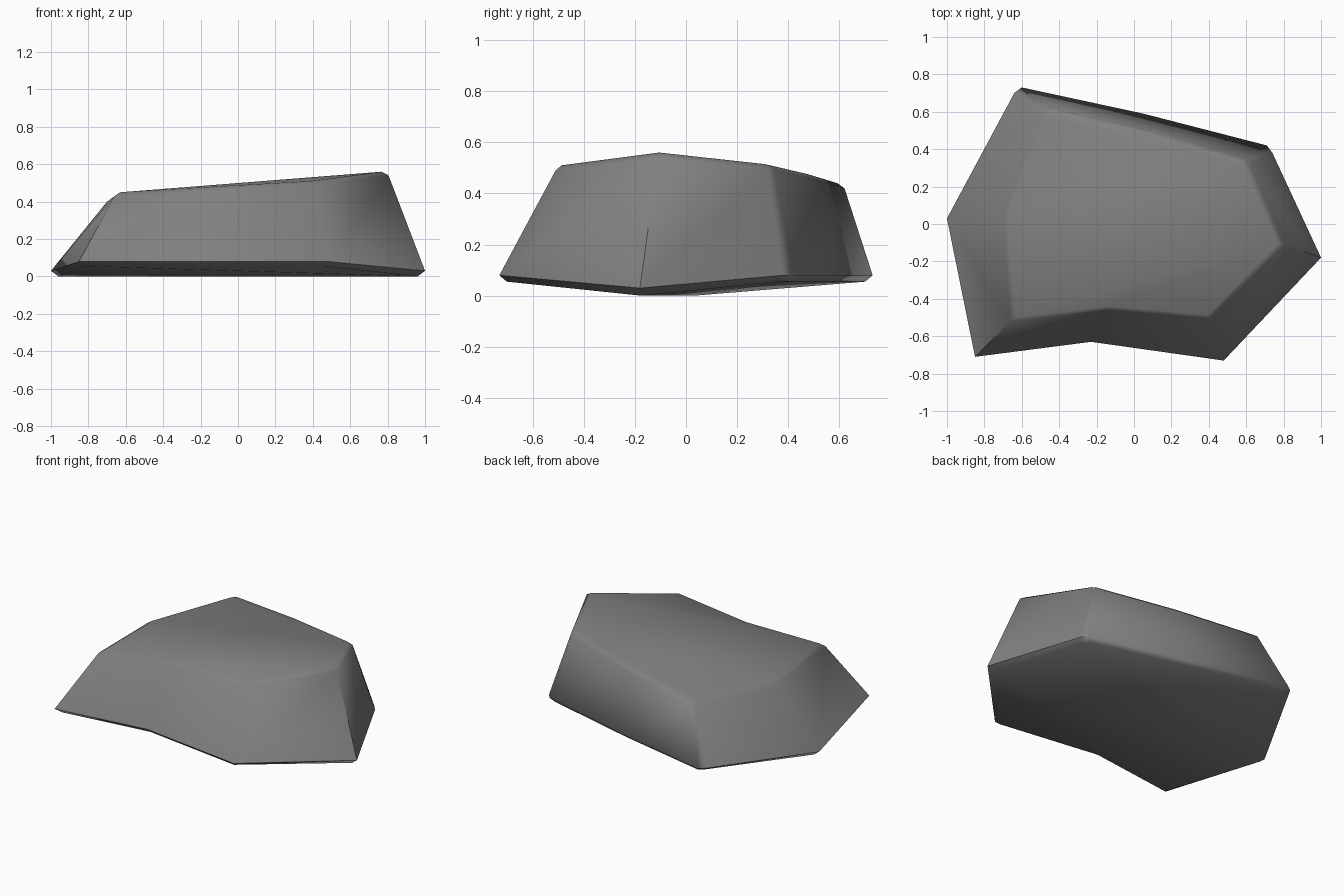
import bpy, bmesh

if "Cube" in bpy.data.objects:
    bpy.data.objects.remove(bpy.data.objects["Cube"])

# stone outline: (base x, y, z) and (top x, y, z) for each corner, anticlockwise
BASE = [(-1, .03, .03), (-.85, -.71, .08), (-.23, -.63, .08), (.48, -.73, .08),
        (1, -.18, .03), (.74, .38, .08), (.71, .42, .08), (.05, .59, .08),
        (-.60, .73, .08), (-.64, .70, .08)]
TOP = [(-.70, .06, .40), (-.66, -.52, .43), (-.14, -.46, .46), (.41, -.51, .49),
       (.805, -.11, .54), (.62, .32, .495), (.60, .345, .49), (.08, .50, .455),
       (-.45, .62, .42), (-.48, .59, .415)]


def inset(ring, factor, dz):
    """Pull a ring slightly inwards and shift it in height for a worn edge."""
    return [(x * factor, y * factor, z + dz) for x, y, z in ring]


bm = bmesh.new()
rings = [inset(BASE, .96, -.025), BASE, TOP, inset(TOP, .955, .02)]
rings[0] = [(x, y, 0 if z < .01 else z) for x, y, z in rings[0]]
verts = [[bm.verts.new(p) for p in ring] for ring in rings]
n = len(BASE)

# side bands
for low, high in zip(verts, verts[1:]):
    for i in range(n):
        j = (i + 1) % n
        bm.faces.new((low[i], low[j], high[j], high[i]))

# underside and top, folded along the ridge between the left and right tips
for ring in (verts[0], verts[3]):
    bm.faces.new(ring[0:5])
    bm.faces.new(ring[4:] + ring[:1])
bmesh.ops.recalc_face_normals(bm, faces=bm.faces)

mesh = bpy.data.meshes.new("stone")
bm.to_mesh(mesh)
bm.free()
stone = bpy.data.objects.new("stone", mesh)
bpy.context.collection.objects.link(stone)

# single grey
grey = bpy.data.materials.new("stone grey")
grey.diffuse_color = (.22, .22, .22, 1)
grey.use_nodes = True
grey.node_tree.nodes["Principled BSDF"].inputs["Base Color"].default_value = grey.diffuse_color
mesh.materials.append(grey)

# soft shading round the sides
bpy.context.view_layer.objects.active = stone
stone.select_set(True)
bpy.ops.object.shade_smooth_by_angle(angle=1.0)
